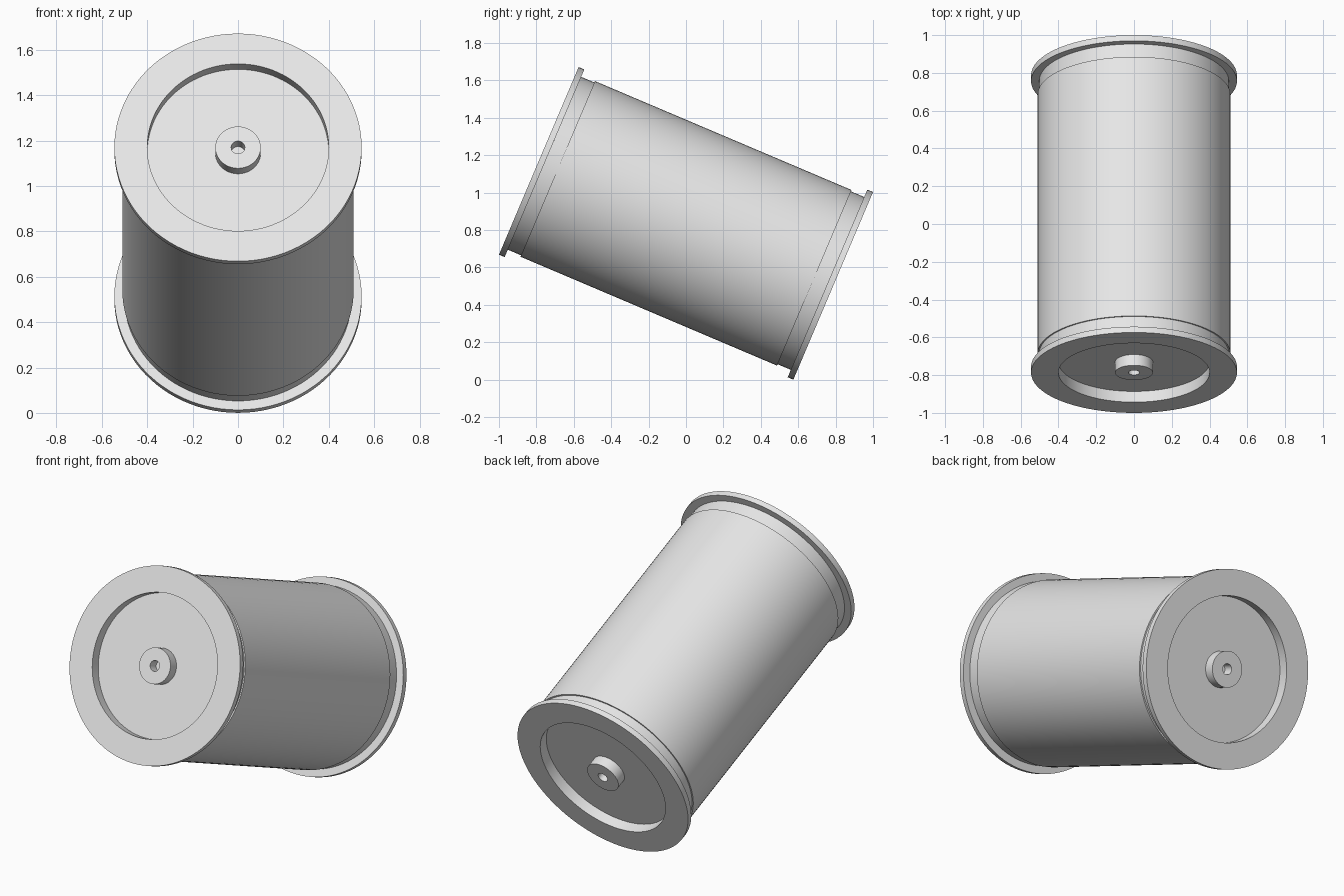
import bpy, bmesh, math
from mathutils import Matrix

if "Cube" in bpy.data.objects:
    bpy.data.objects.remove(bpy.data.objects["Cube"])

TILT = math.radians(67)      # spool axis leans up towards the front
CENTRE = (0, 0, 0.836)
HALF = 0.855                 # half of the overall length
SIDES = 96

grey = bpy.data.materials.new("light grey")
grey.diffuse_color = (0.8, 0.8, 0.8, 1)
grey.use_nodes = True
grey.node_tree.nodes["Principled BSDF"].inputs["Base Color"].default_value = grey.diffuse_color


def lathe(name, profile):
    """Spin a (radius, height) profile round z, then tilt it into place."""
    bm = bmesh.new()
    verts = [bm.verts.new((r, 0, z)) for r, z in profile]
    edges = [bm.edges.new(pair) for pair in zip(verts, verts[1:])]
    bmesh.ops.spin(bm, geom=verts + edges, cent=(0, 0, 0), axis=(0, 0, 1),
                   angle=math.tau, steps=SIDES, use_duplicate=False)
    bmesh.ops.remove_doubles(bm, verts=bm.verts, dist=1e-5)
    bmesh.ops.recalc_face_normals(bm, faces=bm.faces)
    mesh = bpy.data.meshes.new(name)
    bm.to_mesh(mesh)
    bm.free()
    mesh.materials.append(grey)
    ob = bpy.data.objects.new(name, mesh)
    bpy.context.collection.objects.link(ob)
    ob.matrix_world = Matrix.Translation(CENTRE) @ Matrix.Rotation(TILT, 4, 'X')
    bpy.ops.object.select_all(action='DESELECT')
    ob.select_set(True)
    bpy.context.view_layer.objects.active = ob
    bpy.ops.object.shade_smooth_by_angle(angle=math.radians(30))
    return ob


# Inner drum, seen as a narrow band next to each flange
d = HALF - 0.02
lathe("drum", [(0.44, -d), (0.502, -d), (0.502, d), (0.44, d), (0.44, -d)])

# Thin wrap round the middle of the drum
w = HALF - 0.11
lathe("wrap", [(0.498, -w), (0.51, -w), (0.51, w), (0.498, w), (0.498, -w)])

# End caps: flange, recessed disc and central hub with a pin hole
DEPTH = 0.062
cap = [(0, DEPTH), (0.03, DEPTH), (0.03, 0), (0.1, 0), (0.1, DEPTH),
       (0.4, DEPTH), (0.4, 0), (0.545, 0), (0.545, 0.033), (0.44, 0.033),
       (0.44, 0.085), (0, 0.085)]
for name, side in (("front_cap", 1), ("back_cap", -1)):
    lathe(name, [(r, side * (HALF - t)) for r, t in cap])
